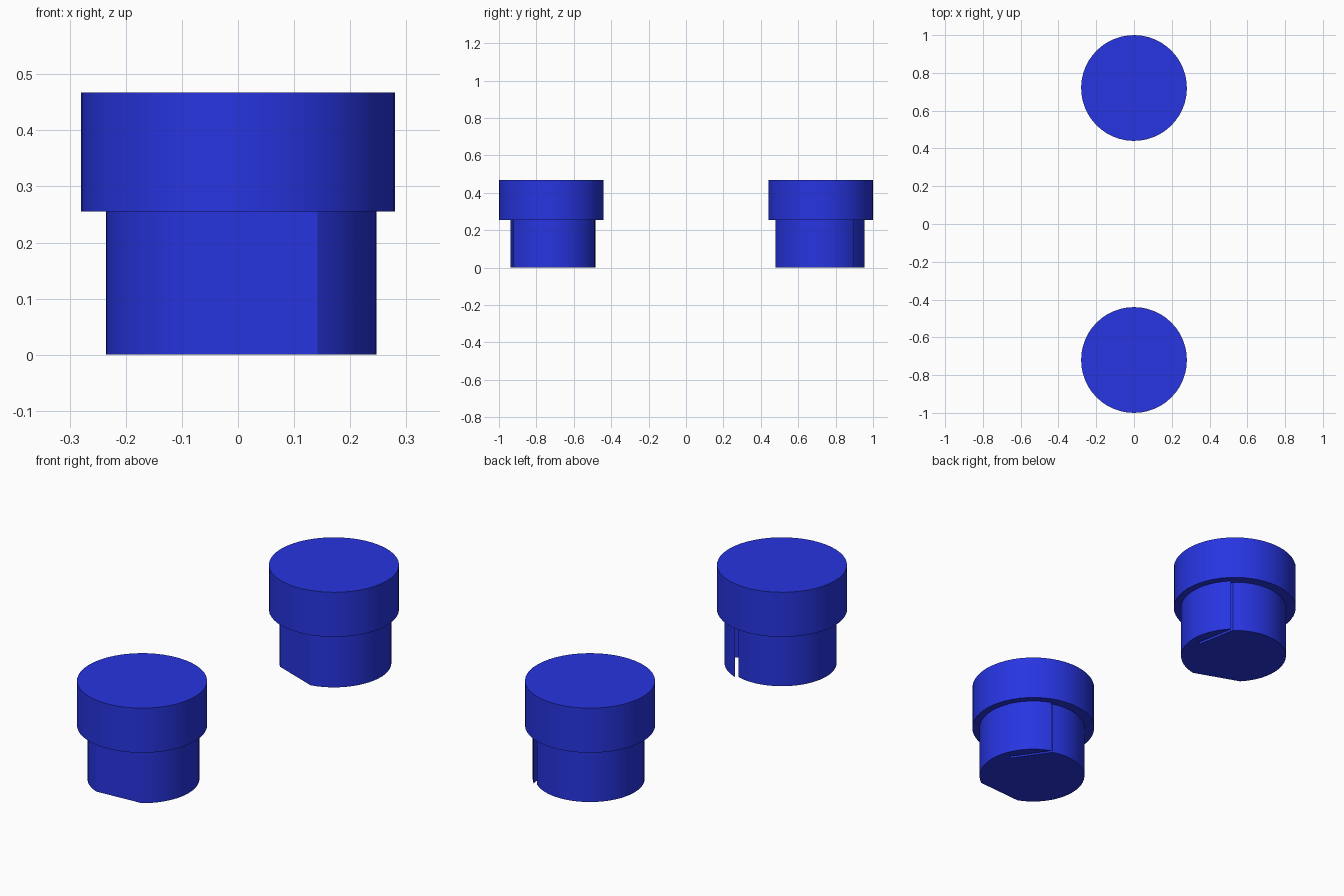
import bpy, bmesh
from math import radians, cos, sin
from mathutils import Matrix

if "Cube" in bpy.data.objects:
    bpy.data.objects.remove(bpy.data.objects["Cube"])

blue = bpy.data.materials.new("blue")
blue.diffuse_color = (0.02, 0.035, 0.75, 1)
blue.use_nodes = True
blue.node_tree.nodes["Principled BSDF"].inputs["Base Color"].default_value = blue.diffuse_color


def arc(r, a0, a1, n):
    """Points on a circle from angle a0 to a1 in degrees."""
    angles = [radians(a0 + (a1 - a0) * i / n) for i in range(n + 1)]
    return [(r * cos(a), r * sin(a)) for a in angles]


def prism(name, outline, z0, z1, y, turn=0):
    """Extrude a closed outline upwards, turned about its own axis."""
    bm = bmesh.new()
    face = bm.faces.new([bm.verts.new((px, py, z0)) for px, py in outline])
    top = bmesh.ops.extrude_face_region(bm, geom=[face])["geom"]
    moved = [v for v in top if isinstance(v, bmesh.types.BMVert)]
    bmesh.ops.translate(bm, verts=moved, vec=(0, 0, z1 - z0))
    bmesh.ops.recalc_face_normals(bm, faces=bm.faces)
    bm.transform(Matrix.Translation((0, y, 0)) @ Matrix.Rotation(radians(turn), 4, 'Z'))
    mesh = bpy.data.meshes.new(name)
    bm.to_mesh(mesh)
    bm.free()
    mesh.materials.append(blue)
    ob = bpy.data.objects.new(name, mesh)
    bpy.context.collection.objects.link(ob)
    bpy.context.view_layer.objects.active = ob
    ob.select_set(True)
    bpy.ops.object.shade_smooth_by_angle(angle=radians(20))
    ob.select_set(False)


# stem outline: raised lip, thin slanted slit, main wall, then a flat at the front
stem = (arc(0.247, -55, 70, 20)
        + [(0.198, 0.068), (0.186, 0.059)]
        + arc(0.235, 72, 248, 28))
rim = arc(0.28, 0, 360, 48)[:-1]

# two flanged plugs, the rear one turned a little
for label, y, turn in (("front", -0.72, 0), ("rear", 0.72, -24)):
    prism(label + "_stem", stem, 0, 0.255, y, turn)
    prism(label + "_flange", rim, 0.255, 0.467, y, turn)
